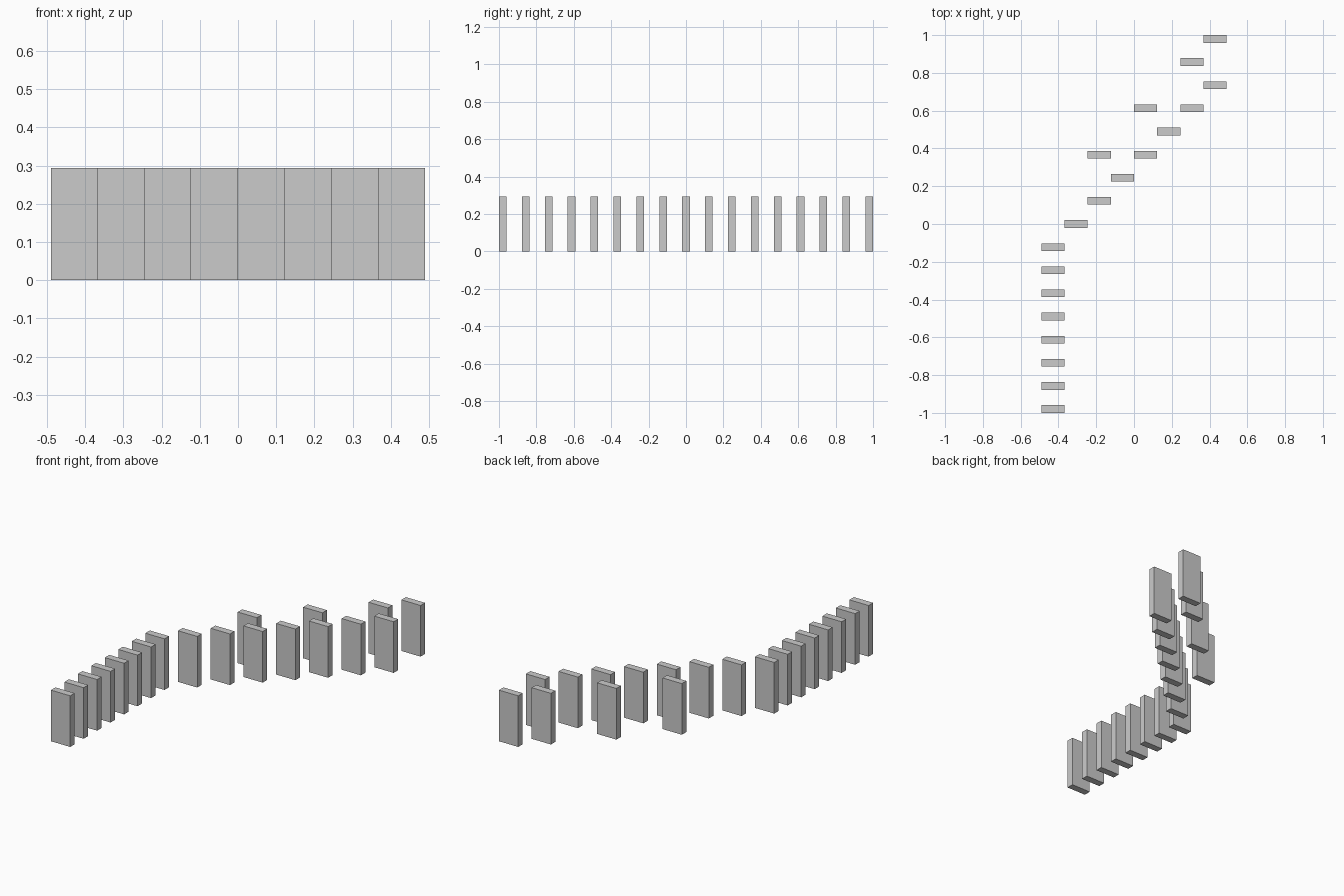
import bpy

if "Cube" in bpy.data.objects:
    bpy.data.objects.remove(bpy.data.objects["Cube"])

W = 2 / (16 + 1 / 3)      # tile width, also the grid pitch
D, H = W / 3, W * 2.4     # tile thickness and height

# Shared domino tile mesh, standing on z = 0
bpy.ops.mesh.primitive_cube_add(size=1)
first = bpy.context.object
mesh = first.data
mesh.name = "domino_tile"
for v in mesh.vertices:
    v.co = (v.co.x * W, v.co.y * D, (v.co.z + 0.5) * H)
bpy.data.objects.remove(first)

# (column, row) layout: straight run, diagonal run, then staggered side tiles
straight = [(0, r) for r in range(8)]
diagonal = [(c, c + 7) for c in range(1, 8)]
side = [(2, 11), (4, 13), (6, 15), (7, 16)]

for name, cells in (("straight", straight), ("diagonal", diagonal), ("side", side)):
    for i, (c, r) in enumerate(cells, 1):
        tile = bpy.data.objects.new(f"{name}_domino_{i}", mesh)
        tile.location = ((c - 3.5) * W, (r - 8) * W, 0)
        bpy.context.collection.objects.link(tile)
